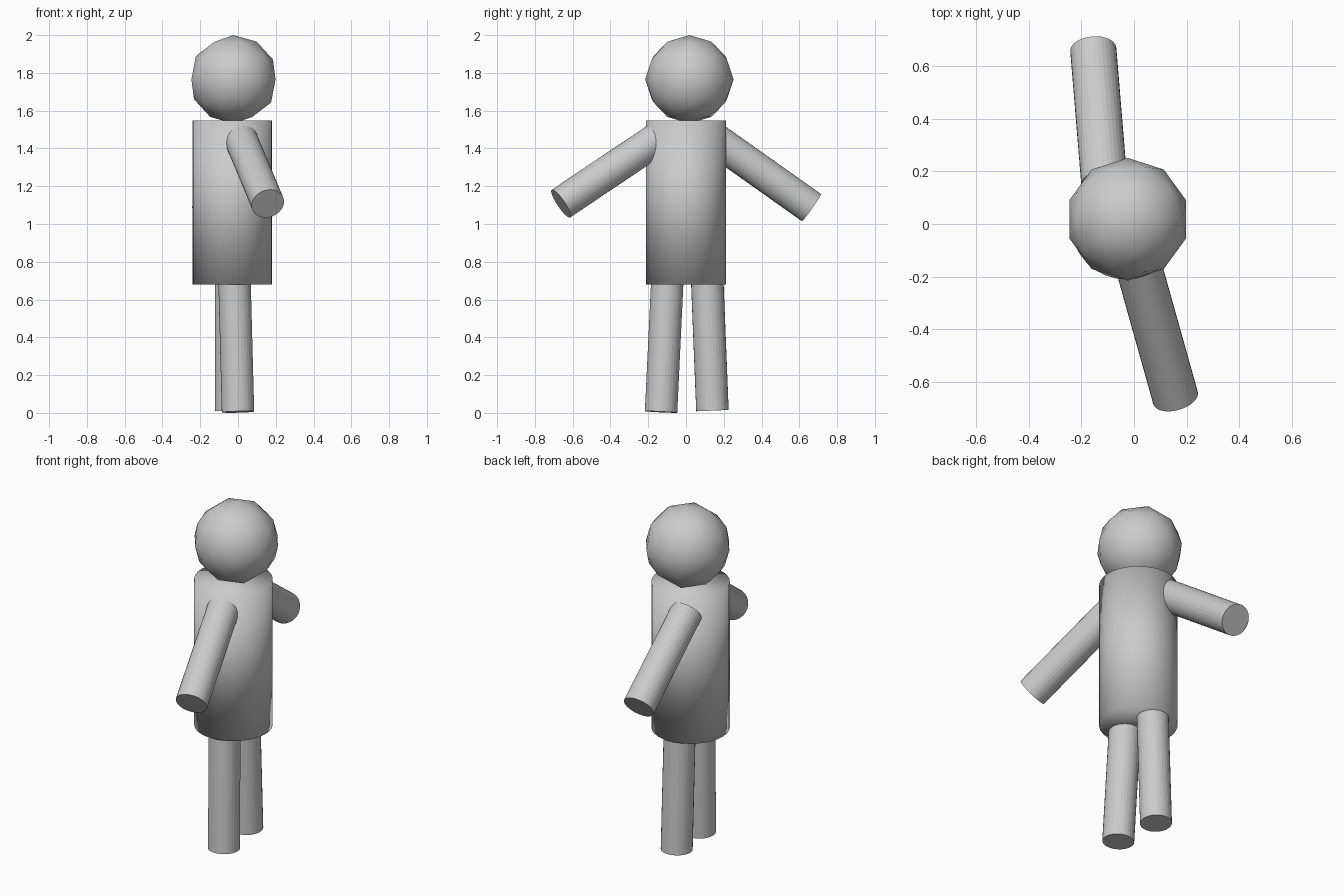
import bpy
from mathutils import Vector

if "Cube" in bpy.data.objects:
    bpy.data.objects.remove(bpy.data.objects["Cube"])


def smooth(obj):
    for poly in obj.data.polygons:
        poly.use_smooth = True


def rod(name, start, end, radius):
    """Capped 32-sided cylinder running between two points."""
    a, b = Vector(start), Vector(end)
    axis = a - b
    bpy.ops.mesh.primitive_cylinder_add(
        vertices=32, radius=radius, depth=axis.length, location=(a + b) / 2,
        rotation=axis.to_track_quat('Z', 'Y').to_euler())
    obj = bpy.context.object
    obj.name = name
    return obj


# Torso: upright cylinder, smooth over its caps
smooth(rod("torso", (-0.03, 0, 1.547), (-0.03, 0, 0.68), 0.211))

# Head: low-poly ball resting on the torso
bpy.ops.mesh.primitive_ico_sphere_add(
    subdivisions=2, radius=0.234, location=(-0.024, 0.018, 1.766))
head = bpy.context.object
head.name = "head"
smooth(head)

# Arms: slanting out and down from the shoulders
rod("front_arm", (0.016, -0.155, 1.448), (0.158, -0.662, 1.108), 0.088)
rod("back_arm", (-0.113, 0.155, 1.447), (-0.155, 0.664, 1.087), 0.088)

# Legs: slightly splayed, tops buried in the torso
rod("front_leg", (-0.020, -0.096, 0.76), (0.0, -0.132, 0.005), 0.086)
rod("back_leg", (-0.037, 0.110, 0.76), (-0.037, 0.140, 0.012), 0.086)
